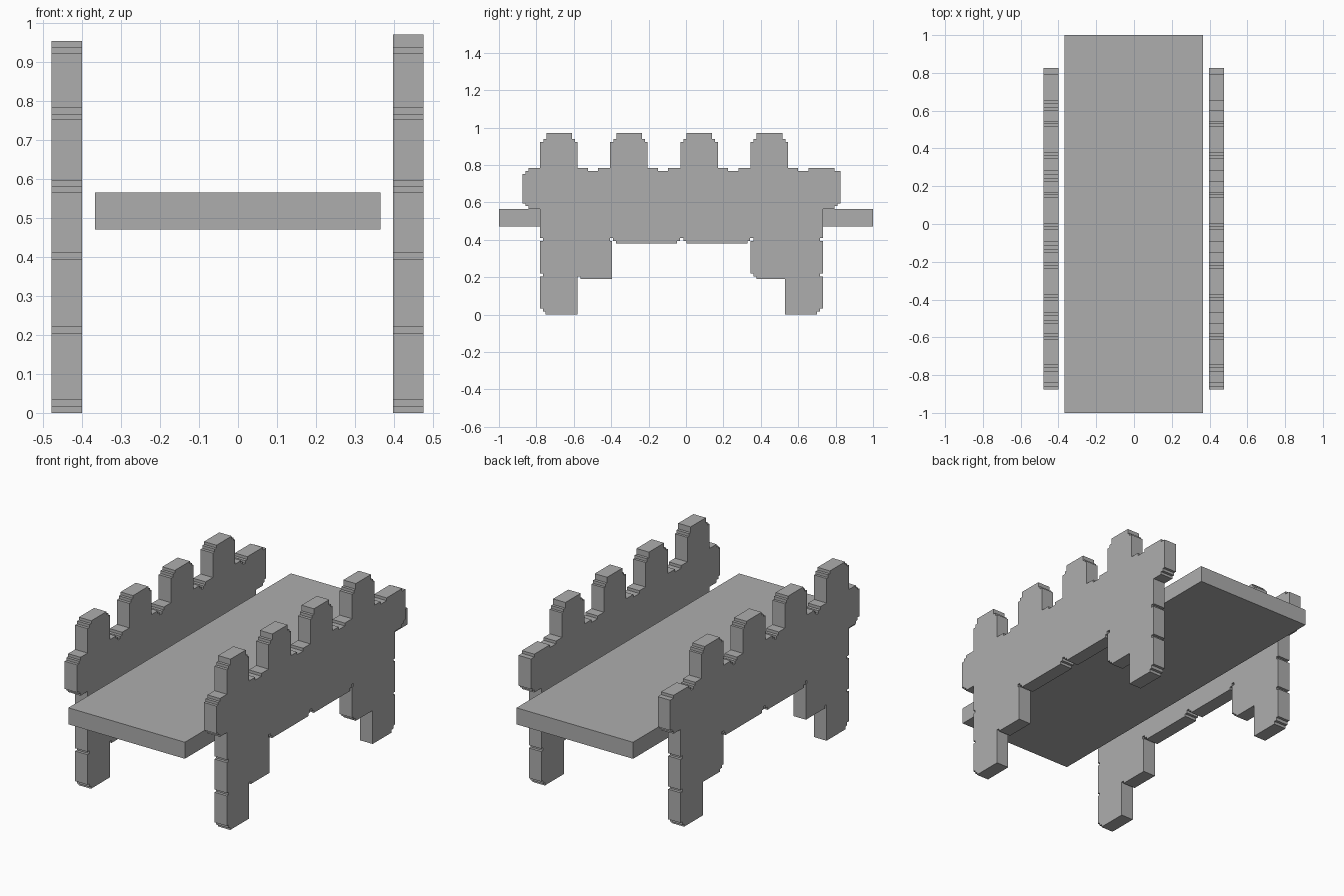
import bpy, bmesh

grey = bpy.data.materials.new("plain grey")
grey.diffuse_color = (0.42, 0.42, 0.42, 1)

S = 0.016  # size of one small step


def finish(name, bm):
    bmesh.ops.recalc_face_normals(bm, faces=bm.faces)
    mesh = bpy.data.meshes.new(name)
    bm.to_mesh(mesh)
    bm.free()
    mesh.materials.append(grey)
    bpy.context.collection.objects.link(bpy.data.objects.new(name, mesh))


def extrude_profile(name, pts, x0, x1):
    bm = bmesh.new()
    face = bm.faces.new([bm.verts.new((x0, y, z)) for y, z in pts])
    new = bmesh.ops.extrude_face_region(bm, geom=[face])["geom"]
    bmesh.ops.translate(bm, vec=(x1 - x0, 0, 0),
                        verts=[v for v in new if isinstance(v, bmesh.types.BMVert)])
    finish(name, bm)


def notch(y, z, inward):
    # small joint groove in the outer edge of a leg, listed upwards
    return [(y, z), (y + inward, z), (y + inward, z + S), (y, z + S)]


def side_panel(name, x0, x1, top, deep):
    # front leg, with its bracket
    pts = [(-0.75, 0), (-0.58, 0), (-0.58, 0.205), (-0.565, 0.205),
           (-0.565, 0.19), (-0.395, 0.19), (-0.395, 0.394)]
    # lower edge: two spans, with stepped grooves at their ends
    pts += [(-0.406, 0.394), (-0.406, 0.41), (-0.39, 0.41), (-0.39, 0.394),
            (-0.374, 0.394), (-0.374, 0.379),
            (-0.048, 0.379), (-0.048, 0.394), (-0.033, 0.394), (-0.033, 0.41),
            (-0.014, 0.41), (-0.014, 0.394), (0.002, 0.394), (0.002, 0.379),
            (0.328, 0.379), (0.328, 0.394), (0.343, 0.394), (0.343, 0.41),
            (0.36, 0.41), (0.36, 0.394), (0.345, 0.394)]
    # back leg
    pts += [(0.345, 0.22), (0.36, 0.22), (0.36, 0.205), (0.378, 0.205),
            (0.378, 0.19), (0.53, 0.19), (0.53, 0), (0.70, 0),
            (0.70, S), (0.716, S), (0.716, 0.034), (0.732, 0.034)]
    pts += notch(0.732, 0.205, -S) + notch(0.732, 0.394, -S)
    # back rounded end
    pts += [(0.732, 0.565), (0.795, 0.565), (0.795, 0.58), (0.81, 0.58),
            (0.81, 0.595), (0.825, 0.595), (0.825, 0.767), (0.795, 0.767),
            (0.795, 0.783)]
    # towers and dips, from back to front
    for y in (0.345, -0.03, -0.405, -0.78):
        a, b = y + 0.255, y + 0.31
        pts += [(b, 0.783), (b, 0.767)]
        if deep:
            m = (a + b) / 2
            pts += [(m + 0.01, 0.767), (m + 0.01, 0.752),
                    (m - 0.01, 0.752), (m - 0.01, 0.767)]
        pts += [(a, 0.767), (a, 0.783), (y + 0.2, 0.783)]
        pts += [(y + 0.2, 0.922), (y + 0.186, 0.922), (y + 0.186, 0.938),
                (y + 0.17, 0.938), (y + 0.17, top), (y + 0.033, top),
                (y + 0.033, 0.938), (y + 0.017, 0.938), (y + 0.017, 0.922),
                (y, 0.922), (y, 0.783)]
    # front rounded end
    pts += [(-0.843, 0.783), (-0.843, 0.767), (-0.859, 0.767), (-0.859, 0.752),
            (-0.875, 0.752), (-0.875, 0.595), (-0.859, 0.595), (-0.859, 0.58),
            (-0.843, 0.58), (-0.843, 0.565), (-0.78, 0.565)]
    # outer edge of the front leg, downwards
    pts += notch(-0.78, 0.394, S)[::-1] + notch(-0.78, 0.205, S)[::-1]
    pts += [(-0.78, 0.034), (-0.765, 0.034), (-0.765, S), (-0.75, S)]
    extrude_profile(name, pts, x0, x1)


side_panel("right_side_panel", 0.398, 0.476, 0.97, False)
side_panel("left_side_panel", -0.478, -0.4, 0.954, True)

# flat board between the panels
extrude_profile("board", [(-1, 0.471), (1, 0.471), (1, 0.565), (-1, 0.565)],
                -0.367, 0.366)
